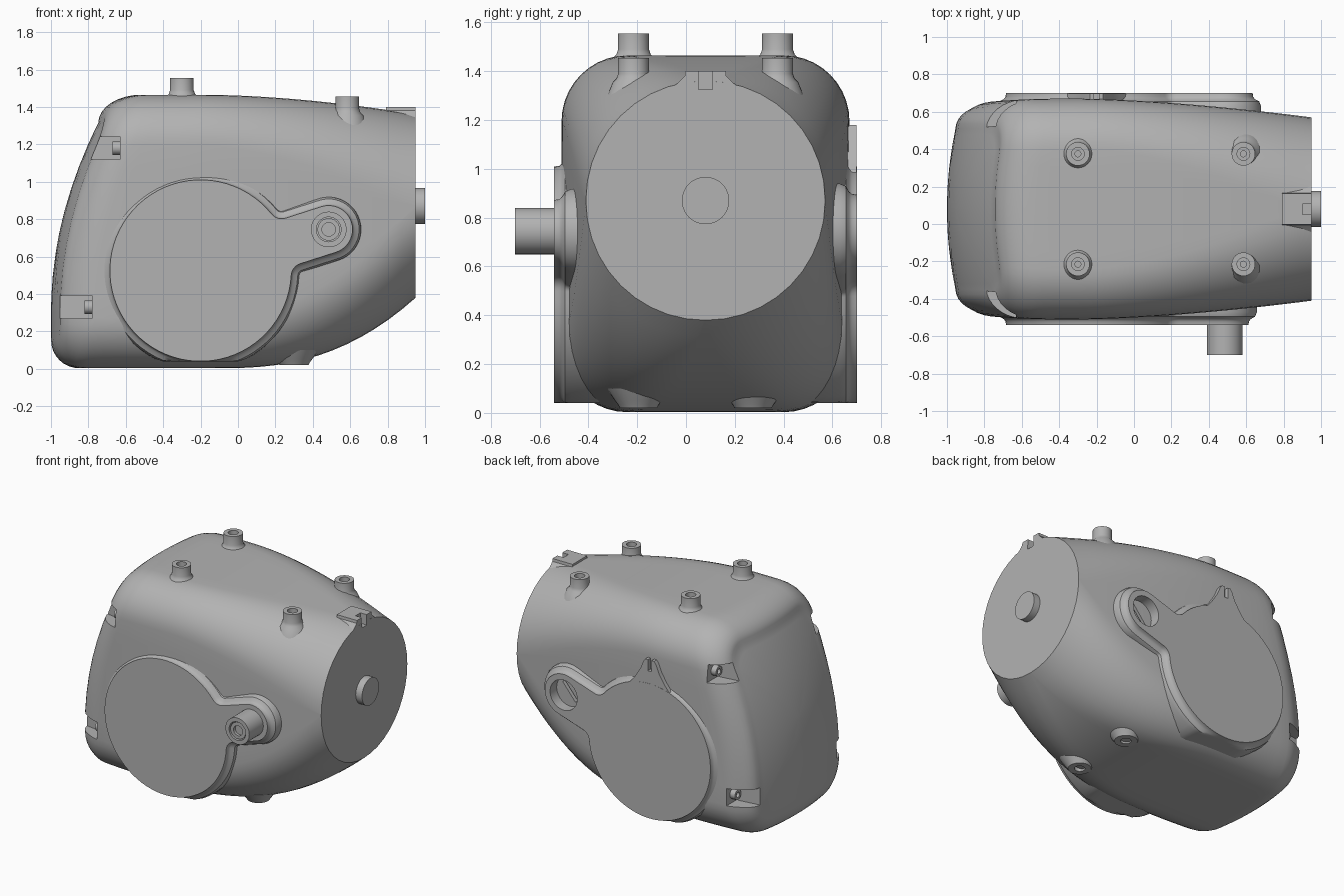
import bpy, bmesh, math
from mathutils import Vector, Matrix

if "Cube" in bpy.data.objects:
    bpy.data.objects.remove(bpy.data.objects["Cube"])

YC = 0.08  # centre line of the housing
grey = bpy.data.materials.new("housing_grey")
grey.diffuse_color = (0.45, 0.45, 0.45, 1)
grey.use_nodes = True
grey.node_tree.nodes["Principled BSDF"].inputs["Base Color"].default_value = grey.diffuse_color


def finish(name, bm, angle=35):
    bmesh.ops.recalc_face_normals(bm, faces=bm.faces)
    me = bpy.data.meshes.new(name)
    bm.to_mesh(me)
    bm.free()
    ob = bpy.data.objects.new(name, me)
    bpy.context.collection.objects.link(ob)
    me.materials.append(grey)
    smooth(ob, angle)
    return ob


def smooth(ob, angle=35):
    bpy.ops.object.select_all(action='DESELECT')
    ob.select_set(True)
    bpy.context.view_layer.objects.active = ob
    bpy.ops.object.shade_smooth_by_angle(angle=math.radians(angle))


def loft(name, rings, angle=35):
    """Skin closed rings of equal length and cap both ends."""
    bm = bmesh.new()
    vr = [[bm.verts.new(p) for p in r] for r in rings]
    n = len(vr[0])
    for a, b in zip(vr, vr[1:]):
        for i in range(n):
            bm.faces.new((a[i], a[(i + 1) % n], b[(i + 1) % n], b[i]))
    bm.faces.new(vr[0])
    bm.faces.new(vr[-1])
    return finish(name, bm, angle)


def turned(name, profile, origin, axis, seg=32):
    """Turned part: (radius, height) profile, closed at both ends."""
    m = Matrix.Translation(origin) @ Vector(axis).to_track_quat('Z', 'Y').to_matrix().to_4x4()
    rings = [[m @ Vector((r * math.cos(2 * math.pi * i / seg), r * math.sin(2 * math.pi * i / seg), h))
              for i in range(seg)] for r, h in profile]
    return loft(name, rings)


def prism(name, pts, a, b, axis):
    """Extrude a 2D outline from a to b along an axis."""
    place = {'x': lambda p, h: (h, p[0], p[1]), 'y': lambda p, h: (p[0], h, p[1]),
             'z': lambda p, h: (p[0], p[1], h)}[axis]
    return loft(name, [[place(p, h) for p in pts] for h in (a, b)])


def rect(x0, x1, y0, y1):
    return [(x0, y0), (x1, y0), (x1, y1), (x0, y1)]


def cut(ob, cutters):
    for c in cutters:
        mod = ob.modifiers.new("cut", 'BOOLEAN')
        mod.operation, mod.object, mod.solver = 'DIFFERENCE', c, 'EXACT'
    me = bpy.data.meshes.new_from_object(ob.evaluated_get(bpy.context.evaluated_depsgraph_get()))
    ob.modifiers.clear()
    ob.data = me
    smooth(ob)


# Housing: rounded rectangle sections that turn into a circle
def ramp(x, start, length, power):
    return (max(0.0, x - start) / length) ** power


def section(x, inset=0.0):
    top = 1.465 - 0.105 * ramp(x, -0.2, 1.15, 1.8)
    bot = 0.003 + 0.377 * ramp(x, -0.1, 1.05, 2.5)
    w = 0.59 - 0.1 * ramp(x, -0.3, 1.25, 1.6) - 0.12 * max(0, -0.4 - x) ** 2
    h = (top - bot) / 2
    r = min(0.27 + 0.22 * ramp(x, -0.2, 1.15, 1.5), w - 0.004, h - 0.004) - inset
    w, h = w - inset, h - inset
    pts = []
    for k, (sy, sz) in enumerate([(1, 1), (-1, 1), (-1, -1), (1, -1)]):
        cy, cz = sy * (w - r), sz * (h - r)
        arc = [(cy + r * math.cos(t), cz + r * math.sin(t))
               for t in [(k + j / 10) * math.pi / 2 for j in range(11)]]
        end = (-cy, cz) if k % 2 == 0 else (cy, -cz)
        dy, dz = end[0] - cy, end[1] - cz
        pts += arc + [(arc[-1][0] + dy * j / 7, arc[-1][1] + dz * j / 7) for j in range(1, 7)]
    return [(YC + y, (top + bot) / 2 + z) for y, z in pts]


def cap_x(y, z):
    return -1 + 0.245 * max(0, z - 0.3) ** 2 + 0.25 * (y - YC) ** 2


R = 0.15
N = len(section(0))
rim = section(-0.7, R)
rings = []
for s in (0.04, 0.2, 0.4, 0.6, 0.8, 0.93):          # curved closed end
    ring = [(YC + (y - YC) * s, 0.73 + (z - 0.73) * s) for y, z in rim]
    rings.append([(cap_x(y, z), y, z) for y, z in ring])
full = section(-0.6)
for j in range(9):                                   # rolled edge
    t = j / 8 * math.pi / 2
    ring = []
    for i in range(N):
        x = cap_x(*rim[i]) + (cap_x(*full[i]) + R - cap_x(*rim[i])) * (1 - math.cos(t))
        ring.append((x, *section(max(x, -0.7 - 0.3 * t / 1.571), R * (1 - math.sin(t)))[i]))
    rings.append(ring)
last = [p[0] for p in rings[-1]]
for j in range(1, 25):                               # long walls
    xs = [x + (0.95 - x) * j / 24 for x in last]
    rings.append([(xs[i], *section(xs[i])[i]) for i in range(N)])
housing = loft("housing", rings, 40)


# Side covers: round disc with a rounded arm, flaring into the housing
def cover_outline(arm_r, off):
    cx, cz, big, f = -0.2, 0.525, 0.485 + off, 0.07 - off
    arm_r += off
    d, tilt = 0.719, math.atan2(0.22, 0.685)
    fu, fv = math.sqrt((big + f) ** 2 - (arm_r + f) ** 2), arm_r + f
    phi = math.atan2(fv, fu)
    half = [(d + arm_r * math.cos(t), arm_r * math.sin(t)) for t in [math.pi / 2 * j / 12 for j in range(13)]]
    a0, a1 = -math.pi / 2, phi - math.pi
    half += [(fu + f * math.cos(t), fv + f * math.sin(t)) for t in [a0 + (a1 - a0) * j / 6 for j in range(7)]]
    half += [(big * math.cos(t), big * math.sin(t)) for t in [phi + (math.pi - phi) * j / 32 for j in range(1, 33)]]
    loop = half + [(u, -v) for u, v in half[-2:0:-1]]
    c, s = math.cos(tilt), math.sin(tilt)
    return [(cx + u * c - v * s, max(0.04, cz + u * s + v * c)) for u, v in loop]


def cover(name, face, inward, arm_r):
    steps = [(0, 0), (0.02, 0.002), (0.032, 0.012), (0.045, 0.035), (0.07, 0.045), (0.2, 0.048)]
    return loft(name, [[(x, face + inward * h, z) for x, z in cover_outline(arm_r, o)] for h, o in steps])


front_cover = cover("front_cover", -0.54, 1, 0.128)
back_cover = cover("back_cover", 0.70, -1, 0.15)

# Notched pointer on the back cover
side = [(0.2, 0.93), (0.12, 1.03), (0.075, 1.1), (0.05, 1.16), (0.035, 1.18), (0.014, 1.18), (0.014, 1.1)]
pointer = [(-0.2 + x, z) for x, z in side] + [(-0.2 - x, z) for x, z in side[::-1]]
prism("back_pointer", pointer, 0.55, 0.699, 'y')

# Lug over the round end
lug_side = [(0.15, 1.32), (0.105, 1.36), (0.085, 1.38), (0.083, 1.4)]
lug = prism("end_lug", [(YC + y, z) for y, z in lug_side] + [(YC - y, z) for y, z in lug_side[::-1]],
            0.79, 0.9495, 'x')

# Cutters: corner screw pockets, lug slot, back screw recess
pockets = []
for wall, z in ((-0.63, 1.18), (-0.78, 0.33)):
    for s in (-1, 1):
        pts = [(wall - 0.22, YC + s * 0.43), (wall, YC + s * 0.46), (wall, YC + s * 0.8), (wall - 0.22, YC + s * 0.8)]
        pockets.append(prism("pocket_cutter", pts, z - 0.062, z + 0.062, 'z'))
        turned("pocket_screw", [(0.036, -0.02), (0.036, 0.04), (0.018, 0.04), (0.018, 0.02)],
               (wall, YC + s * 0.50, z), (-1, 0, 0), 20)
slot = prism("slot_cutter", rect(YC - 0.028, YC + 0.028, 1.325, 1.5), 0.9, 1.0, 'x')
recess = turned("recess_cutter", [(0.108, 0), (0.108, 0.2)], (0.485, 0.625, 0.745), (0, 1, 0), 40)
groove = prism("groove_cutter", [(0.485 + a * 0.64 * 0.08 - b * 0.77 * 0.012, 0.745 + a * 0.77 * 0.08 + b * 0.64 * 0.012)
                                 for a, b in ((-1, -1), (1, -1), (1, 1), (-1, 1))], 0.59, 0.66, 'y')
cut(housing, pockets + [slot, recess, groove])
cut(back_cover, [recess, groove])
cut(lug, [slot])
for c in pockets + [slot, recess, groove]:
    c.hide_render = True
    c.hide_viewport = True

# Shaft knob on the round end
turned("end_shaft", [(0.097, -0.02), (0.097, 0.05)], (0.95, YC, 0.87), (1, 0, 0), 40)

# Front boss with counterbore, and its hexagon socket
boss = (0.485, -0.70, 0.745)
turned("front_boss", [(0.095, -0.25), (0.095, 0), (0.066, 0), (0.066, -0.03), (0.004, -0.03)], boss, (0, -1, 0), 40)
turned("front_bolt", [(0.06, -0.04), (0.06, -0.008), (0.036, -0.008), (0.036, -0.028)], boss, (0, -1, 0), 6 * 4)

# Mounting bosses on the top and underside
for y in (0.375, -0.215):
    for x, z in ((-0.3, 1.555), (0.585, 1.455)):
        turned("top_boss", [(0.11, -0.16), (0.085, -0.1), (0.07, -0.085), (0.063, -0.065), (0.063, 0), (0.034, 0),
                            (0.034, -0.04), (0.016, -0.04), (0.016, -0.055)], (x, y, z), (0, 0, 1))
for y in (0.275, -0.195):
    turned("bottom_boss", [(0.13, -0.08), (0.1, -0.035), (0.085, -0.015), (0.076, 0), (0.035, 0), (0.035, -0.03),
                           (0.016, -0.03), (0.016, -0.045)], (0.3, y, 0.02), (0, 0, -1))
